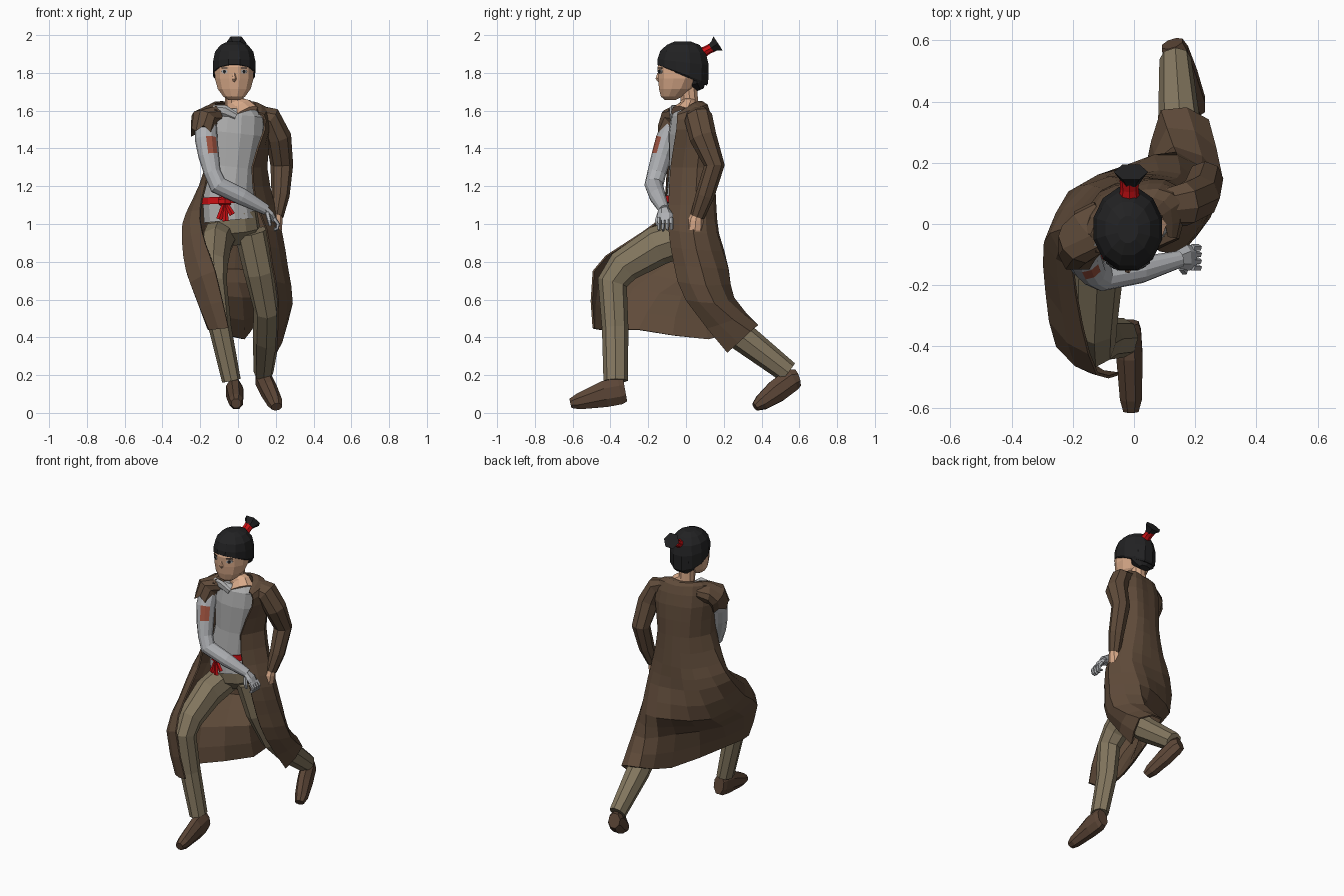
import bpy, bmesh, math
from mathutils import Vector as V


def mat(name, r, g, b):
    m = bpy.data.materials.new(name)
    m.diffuse_color = (r, g, b, 1)
    return m


COAT = mat("coat brown", .115, .07, .042)
BOOT = mat("boot brown", .105, .06, .037)
PANTS = mat("khaki", .23, .185, .115)
SHIRT = mat("shirt grey", .42, .42, .42)
ARM = mat("arm grey", .43, .44, .46)
SKIN = mat("skin", .69, .4, .25)
HAIR = mat("hair black", .016, .016, .017)
RED = mat("red cloth", .6, .005, .007)
PATCH = mat("rust patch", .34, .085, .05)


def loft(name, rings, material, closed=True):
    """Skin a list of equal-length rings; closed tubes get end caps."""
    bm = bmesh.new()
    rows = [[bm.verts.new(p) for p in r] for r in rings]
    n = len(rows[0])
    for a, b in zip(rows, rows[1:]):
        for i in range(n if closed else n - 1):
            j = (i + 1) % n
            bm.faces.new((a[i], a[j], b[j], b[i]))
    if closed:
        bm.faces.new(rows[0])
        bm.faces.new(rows[-1])
    bmesh.ops.recalc_face_normals(bm, faces=bm.faces)
    me = bpy.data.meshes.new(name)
    bm.to_mesh(me)
    bm.free()
    me.materials.append(material)
    ob = bpy.data.objects.new(name, me)
    bpy.context.collection.objects.link(ob)
    return ob


def tube(name, path, material, ref=(1, 0, 0), n=8, ragged=0, flat=False):
    """Path points are (x, y, z, half width along ref, half depth); flat turns flats, not corners, to the axes."""
    pts = [V(p[:3]) for p in path]
    rings = []
    for k, p in enumerate(path):
        t = V((0, 0, 0))
        if k:
            t += (pts[k] - pts[k - 1]).normalized()
        if k < len(pts) - 1:
            t += (pts[k + 1] - pts[k]).normalized()
        t.normalize()
        u = V(ref) - t * t.dot(V(ref))
        u.normalize()
        w = t.cross(u)
        grow = 1 / math.cos(math.pi / n) if flat else 1
        ring = []
        for i in range(n):
            a = 2 * math.pi * (i + .5 * flat) / n
            q = pts[k] + grow * (u * p[3] * math.cos(a) + w * p[4] * math.sin(a))
            if ragged and k == len(path) - 1:
                q += t * ragged * (-1) ** i
            ring.append(q)
        rings.append(ring)
    return loft(name, rings, material)


def oval(cx, cy, cz, rx, ry, tilt=0, n=12):
    out = []
    for i in range(n):
        a = 2 * math.pi * (i + .5) / n
        y = cy + ry * math.sin(a)
        out.append(V((cx + rx * math.cos(a), y, cz + tilt * y)))
    return out


def smooth(seq, n):
    """Catmull-Rom points through seq."""
    s = [seq[0]] + list(seq) + [seq[-1]]
    out = []
    for i in range(len(seq) - 1):
        a, b, c, d = s[i:i + 4]
        for k in range(n):
            t = k / n
            out.append(.5 * (2 * b + (c - a) * t + (2 * a - 5 * b + 4 * c - d) * t * t
                             + (3 * b - a - 3 * c + d) * t ** 3))
    return out + [seq[-1]]


# long open coat: each row runs left front edge, round the back, to right front edge
upper = [
    [(-.11, -.09, 1.6), (-.12, -.03, 1.635), (-.08, .045, 1.645), (-.01, .068, 1.64), (.05, .065, 1.645), (.09, .03, 1.63), (.11, -.04, 1.585)],
    [(-.13, -.09, 1.59), (-.16, -.03, 1.62), (-.1, .07, 1.63), (0, .1, 1.62), (.08, .11, 1.63), (.15, .07, 1.615), (.135, -.045, 1.575)],
    [(-.15, -.09, 1.48), (-.18, -.02, 1.5), (-.11, .1, 1.5), (0, .13, 1.5), (.1, .14, 1.5), (.17, .08, 1.5), (.14, -.05, 1.5)],
    [(-.15, -.1, 1.3), (-.17, -.01, 1.3), (-.1, .11, 1.3), (0, .14, 1.3), (.09, .14, 1.3), (.15, .06, 1.3), (.075, -.08, 1.3)],
    [(-.19, -.11, 1.13), (-.24, -.02, 1.12), (-.13, .12, 1.1), (0, .155, 1.1), (.12, .14, 1.1), (.19, .05, 1.1), (.1, -.09, 1.1)]]
skirt = [
    [(-.2, -.14, 1.02), (-.29, -.06, 1.0), (-.18, .12, .97), (0, .16, .95), (.15, .16, .95), (.23, .04, .95), (.15, -.09, .97)],
    [(-.17, -.33, .89), (-.285, -.22, .83), (-.23, .06, .77), (-.02, .19, .76), (.14, .22, .76), (.26, .08, .77), (.18, -.06, .78)],
    [(-.12, -.49, .75), (-.25, -.4, .69), (-.18, -.14, .63), (.02, .085, .61), (.13, .25, .61), (.285, .15, .58), (.21, .0, .6)],
    [(-.05, -.49, .45), (-.15, -.45, .44), (-.13, -.25, .44), (.03, .12, .39), (.09, .37, .47), (.24, .34, .43), (.2, .22, .32)]]
rows = [smooth([V(p) for p in r], 2) for r in upper + skirt]
cols = [smooth(c, 2) for c in zip(*rows)]
coat = loft("long_coat", list(zip(*cols)), COAT, closed=False)
sol = coat.modifiers.new("thickness", "SOLIDIFY")
sol.thickness = .01
sol.offset = 0

# shirt, belt and hips share the twisted body direction
TW = (1, .25, 0)
tube("shirt", [(-.04, 0, 1.02, .145, .11), (-.05, 0, 1.12, .14, .105), (-.03, .01, 1.3, .125, .1),
               (-.01, .01, 1.48, .15, .1), (0, .01, 1.57, .145, .085), (0, .015, 1.6, .105, .065)], SHIRT, TW, 12)
tube("shirt_collar", [(-.13, -.06, 1.61, .02, .015), (-.07, -.075, 1.6, .03, .015), (-.01, -.075, 1.57, .02, .012)], SHIRT, (0, 0, 1), 6)
tube("belt", [(-.048, -.002, 1.11, .15, .115), (-.05, -.002, 1.147, .147, .113)], RED, TW, 12)
tube("belt_knot", [(-.1, -.125, 1.12, .02, .015), (-.07, -.135, 1.12, .025, .02), (-.04, -.125, 1.12, .02, .015)], RED, (0, 0, 1), 6)
for i, (x, z) in enumerate([(-.1, 1.025), (-.065, 1.015), (-.03, 1.05)]):
    tube(f"belt_tail_{i}", [(-.07, -.135, 1.12, .01, .006), (x, -.14, z, .016, .005)], RED, n=4)
tube("hips", [(-.02, .03, .9, .07, .05), (-.02, .01, .97, .14, .1), (-.03, 0, 1.06, .135, .1)], PANTS, TW, 10)

# legs and boots
tube("front_leg", [(-.095, .02, .94, .09, .1), (-.12, -.15, .885, .086, .105), (-.13, -.33, .775, .075, .09),
                   (-.125, -.39, .69, .066, .08), (-.095, -.375, .45, .06, .07), (-.035, -.372, .17, .05, .065)], PANTS)
tube("back_leg", [(.07, .03, .96, .09, .1), (.115, .07, .75, .085, .1), (.155, .15, .55, .072, .09),
                  (.15, .3, .4, .072, .078), (.135, .54, .215, .052, .06)], PANTS)
tube("front_boot", [(-.01, -.612, .05, .025, .025), (-.01, -.57, .06, .036, .042), (-.015, -.43, .1, .043, .07),
                    (-.02, -.35, .115, .043, .07), (-.02, -.322, .12, .035, .06)], BOOT, flat=True)
tube("back_boot", [(.205, .365, .032, .028, .022), (.195, .4, .055, .038, .042), (.165, .48, .115, .043, .06),
                   (.135, .56, .175, .043, .06), (.125, .59, .185, .035, .045)], BOOT, flat=True)

# bare grey arm under a torn sleeve, with a rust patch on its front
arm = tube("grey_arm", [(-.17, -.06, 1.55, .055, .055), (-.168, -.105, 1.447, .056, .06), (-.155, -.13, 1.36, .053, .055),
                        (-.135, -.155, 1.27, .05, .045), (-.105, -.17, 1.205, .05, .05), (.02, -.15, 1.145, .044, .045),
                        (.15, -.115, 1.075, .028, .028)], ARM, (0, 1, 0), 12)
arm.data.materials.append(PATCH)
for f in arm.data.polygons:
    if 1.37 < f.center.z < 1.44 and f.normal.y < -.5 and f.normal.x > -.05:
        f.material_index = 1
tube("torn_sleeve", [(-.09, .03, 1.585, .06, .045), (-.14, -.02, 1.575, .085, .06), (-.18, -.06, 1.55, .082, .072),
                     (-.185, -.09, 1.48, .07, .066)], COAT, (0, 1, 0), 10, ragged=.015)

# open hand with curled fingers
tube("grey_palm", [(.14, -.117, 1.08, .028, .022), (.175, -.11, 1.05, .042, .018), (.195, -.11, 1.015, .04, .015)], ARM, (0, 1, 0), 6)
for i in range(4):
    y = -.143 + .022 * i
    tube(f"grey_finger_{i}", [(.19, y, 1.03, .012, .012), (.212, y, 1.0, .011, .011),
                              (.207, y, .975, .01, .01), (.19, y, .965 + .006 * abs(i - 1), .007, .007)], ARM, (0, 1, 0), 5)
tube("grey_thumb", [(.155, -.14, 1.06, .013, .013), (.165, -.155, 1.02, .012, .012), (.17, -.15, .99, .008, .008)], ARM, (0, 1, 0), 5)

# full sleeve and fist
tube("long_sleeve", [(.09, .055, 1.59, .04, .06), (.17, .065, 1.565, .06, .075), (.215, .09, 1.46, .068, .072),
                     (.232, .15, 1.31, .06, .055), (.225, .1, 1.15, .048, .05), (.207, .06, 1.04, .034, .038)], COAT)
tube("fist", [(.207, .06, 1.06, .026, .028), (.202, .052, 1.02, .034, .04), (.197, .048, .97, .035, .042), (.195, .05, .94, .026, .032)], SKIN)
tube("fist_thumb", [(.19, .02, 1.02, .013, .013), (.175, .015, .965, .011, .011)], SKIN, n=5)

# neck and head
tube("neck", [(.035, -.01, 1.575, .085, .075), (.01, .01, 1.615, .07, .05), (-.02, .018, 1.645, .052, .048), (-.02, .01, 1.75, .052, .05)], SKIN, n=10)
X = -.02
loft("head", [oval(X, y, z, rx, ry) for z, y, rx, ry in [
    (1.656, -.085, .032, .028), (1.675, -.075, .06, .06), (1.715, -.052, .09, .094), (1.77, -.035, .106, .117),
    (1.83, -.025, .108, .13), (1.9, -.02, .09, .11), (1.94, -.015, .05, .06)]], SKIN)
tube("nose", [(X, -.146, 1.8, .006, .006), (X, -.15, 1.77, .012, .012), (X, -.142, 1.755, .008, .006)], SKIN, n=5)
for s, side in ((-1, "left"), (1, "right")):
    ex = X + s * .052
    for part, m, w, h, y, z in (("eye", SHIRT, .018, .011, -.14, 1.807), ("pupil", HAIR, .008, .01, -.143, 1.807),
                                ("brow", HAIR, .02, .003, -.141, 1.826)):
        loft(f"{side}_{part}", [[V((ex + w * math.cos(a), y + dy + s * .6 * w * math.cos(a), z + h * math.sin(a)))
                                 for a in (k * math.pi / 4 for k in range(8))] for dy in (0, .006)], m)

# hair cap with a slanted hem, red tie and top-knot
loft("hair", [oval(X, y, z, rx, ry, t) for z, y, rx, ry, t in [
    (1.779, -.018, .109, .132, -.42), (1.788, -.017, .115, .139, -.37), (1.855, -.015, .116, .14, -.12), (1.91, -.015, .105, .125, -.05),
    (1.948, -.015, .075, .09, 0), (1.966, -.018, .035, .045, 0)]], HAIR)
tube("nape_hair", [(X, .05, 1.8, .095, .065), (X, .06, 1.745, .085, .05), (X, .075, 1.71, .04, .02)], HAIR)
tube("hair_tie", [(X + .005, .075, 1.9, .035, .03), (X + .005, .115, 1.922, .03, .024), (X + .005, .143, 1.937, .032, .026)], RED)
tube("top_knot", [(X + .01, .132, 1.932, .028, .024), (X + .01, .15, 1.943, .04, .034), (X + .01, .17, 1.956, .056, .052)], HAIR, n=6)
